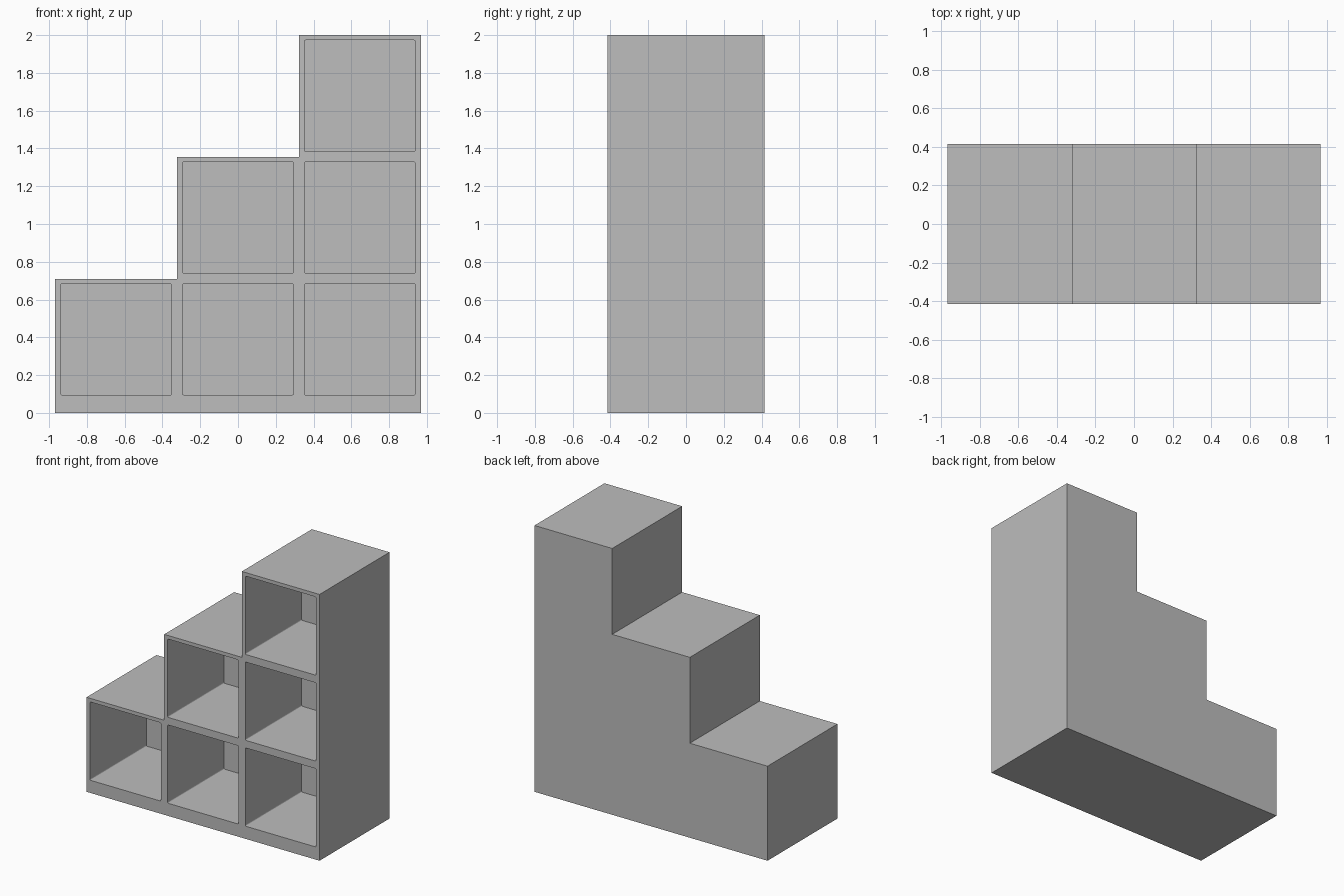
import bpy, bmesh
from mathutils import Matrix, Vector

if "Cube" in bpy.data.objects:
    bpy.data.objects.remove(bpy.data.objects["Cube"], do_unlink=True)

HALF_W, HALF_D, PITCH = 0.968, 0.415, 0.645
TOPS = [0.71, 1.355, 2.0]
OPENING, FIRST_Z, DEPTH, RADIUS = 0.588, 0.389, 0.67, 0.008

grey = bpy.data.materials.new("grey")
grey.use_nodes = True
colour = (0.51, 0.51, 0.51, 1)
grey.diffuse_color = colour
grey.node_tree.nodes["Principled BSDF"].inputs["Base Color"].default_value = colour


def add_object(name, bm):
    bmesh.ops.recalc_face_normals(bm, faces=bm.faces)
    mesh = bpy.data.meshes.new(name)
    bm.to_mesh(mesh)
    bm.free()
    mesh.materials.append(grey)
    obj = bpy.data.objects.new(name, mesh)
    bpy.context.scene.collection.objects.link(obj)
    return obj


# Stepped body, extruded from its front outline
outline = [(HALF_W, 0), (-HALF_W, 0)]
for col, top in enumerate(TOPS):
    left = -HALF_W if col == 0 else (col - 1.5) * PITCH
    right = HALF_W if col == 2 else (col - 0.5) * PITCH
    outline += [(left, top), (right, top)]
bm = bmesh.new()
face = bm.faces.new([bm.verts.new((x, -HALF_D, z)) for x, z in outline])
extruded = bmesh.ops.extrude_face_region(bm, geom=[face])["geom"]
bmesh.ops.translate(bm, vec=(0, 2 * HALF_D, 0),
                    verts=[v for v in extruded if isinstance(v, bmesh.types.BMVert)])
body = add_object("stepped_shelf", bm)

# Blocks with softened corners for the six compartments
bm = bmesh.new()
for col in range(3):
    for row in range(col + 1):
        place = Matrix.Translation(((col - 1) * PITCH, -HALF_D, FIRST_Z + row * PITCH))
        size = Matrix.Diagonal((OPENING, 2 * DEPTH, OPENING, 1))
        bmesh.ops.create_cube(bm, size=1, matrix=place @ size)
depth_edges = [e for e in bm.edges
               if abs((e.verts[0].co - e.verts[1].co).normalized().dot(Vector((0, 1, 0)))) > 0.9]
bmesh.ops.bevel(bm, geom=depth_edges, offset=RADIUS, segments=3, profile=0.5, affect='EDGES')
cutter = add_object("compartment_cutter", bm)
cutter.hide_render = True

# Hollow out the compartments, then drop the cutter
cut = body.modifiers.new("compartments", 'BOOLEAN')
cut.operation, cut.solver, cut.object = 'DIFFERENCE', 'EXACT', cutter
bpy.context.view_layer.objects.active = body
body.select_set(True)
bpy.ops.object.modifier_apply(modifier=cut.name)
bpy.data.objects.remove(cutter, do_unlink=True)
